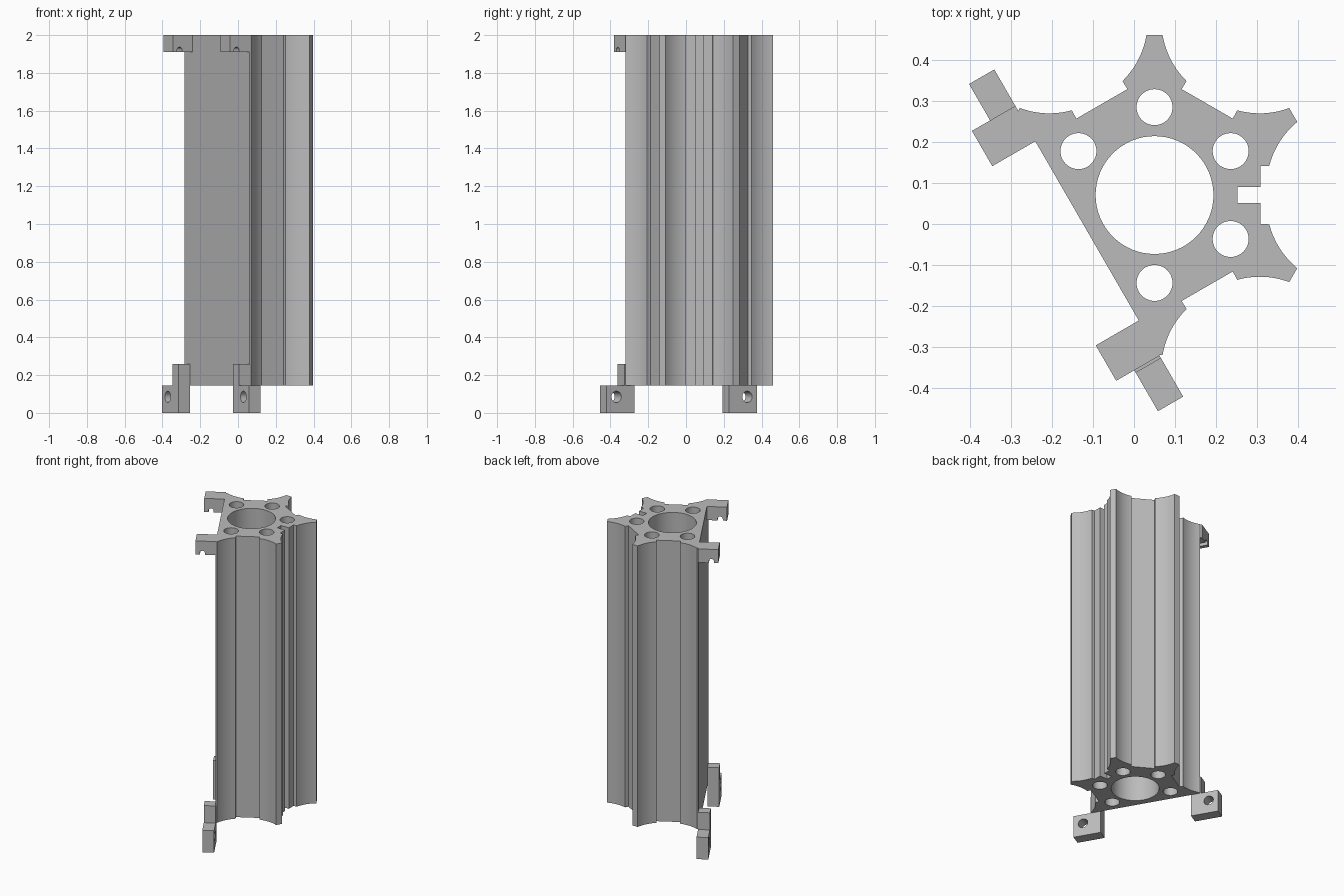
import bpy
import bmesh
from math import sin, cos, pi, radians
from mathutils import Matrix, Vector

cube = bpy.data.objects.get("Cube")
if cube:
    bpy.data.objects.remove(cube, do_unlink=True)

# One plain grey
grey = bpy.data.materials.new("plain grey")
grey.use_nodes = True
colour = (0.5, 0.5, 0.5, 1)
grey.diffuse_color = colour
grey.node_tree.nodes["Principled BSDF"].inputs["Base Color"].default_value = colour

CENTRE = Matrix.Translation((0.05, 0.0705, 0))
SIDE = CENTRE @ Matrix.Rotation(radians(210), 4, 'Z')  # x out of the flat side, y along it


def circle(cx, cy, r, n=48):
    return [(cx + r * cos(2 * pi * i / n), cy + r * sin(2 * pi * i / n)) for i in range(n)]


def prism(name, loops, start, end, place, frame):
    """Fill outline loops (later ones are holes) and extrude from start to end."""
    bm = bmesh.new()
    for loop in loops:
        verts = [bm.verts.new((a, b, start)) for a, b in loop]
        for v, w in zip(verts, verts[1:] + verts[:1]):
            bm.edges.new((v, w))
    bmesh.ops.triangle_fill(bm, use_beauty=True, use_dissolve=False, edges=bm.edges[:])
    ext = bmesh.ops.extrude_face_region(bm, geom=bm.faces[:], use_keep_orig=True)
    for v in ext["geom"]:
        if isinstance(v, bmesh.types.BMVert):
            v.co.z = end
    for v in bm.verts:
        v.co = frame @ Vector(place(*v.co))
    bmesh.ops.recalc_face_normals(bm, faces=bm.faces[:])
    mesh = bpy.data.meshes.new(name)
    bm.to_mesh(mesh)
    bm.free()
    mesh.materials.append(grey)
    obj = bpy.data.objects.new(name, mesh)
    bpy.context.collection.objects.link(obj)
    bpy.ops.object.select_all(action='DESELECT')
    obj.select_set(True)
    bpy.context.view_layer.objects.active = obj
    bpy.ops.object.shade_smooth_by_angle(angle=radians(25))
    return obj


# Star-shaped body: each arm is half an outline, mirrored and turned about the centre
TIP, BASE, FOOT = Vector((0.0195, 0.39)), Vector((0.078, 0.2775)), Vector((0.066, 0.258))
bend = (TIP + BASE) / 2 + 0.02 * Vector((-0.887, -0.461))
steps = [i / 10 for i in range(11)]
flank = [TIP * (1 - t) ** 2 + bend * 2 * t * (1 - t) + BASE * t * t for t in steps]


def arm_side(angle, side, foot=True):
    """Points from tip to foot; side +1 is counter-clockwise of the arm."""
    a = radians(angle)
    pts = flank + ([FOOT] if foot else [])
    return [(p.y * cos(a) - side * p.x * sin(a), p.y * sin(a) + side * p.x * cos(a)) for p in pts]


def arm(angle, foot_before=True, foot_after=True):
    return arm_side(angle, -1, foot_before)[::-1] + arm_side(angle, 1, foot_after)


half_slot = [(0.258, 0.0705), (0.258, 0.0195), (0.202, 0.0195)]
slot = [(x, -y) for x, y in half_slot] + half_slot[::-1]


def cut_tip(angle, side):
    a = radians(angle)
    return [(0.39 * cos(a) - side * 0.0104 * sin(a), 0.39 * sin(a) + side * 0.0104 * cos(a))]


outline = (cut_tip(-90, 1) + arm_side(-90, 1) + arm(-30, True, False) + slot
           + arm(30, False, True) + arm(90) + arm_side(150, -1)[::-1] + cut_tip(150, -1))
bores = [circle(0, 0, 0.1435, 64)]
for angle in (-90, -30, 30, 90, 150):
    a = radians(angle)
    bores.append(circle(0.214 * cos(a), 0.214 * sin(a), 0.0438))
prism("body", [outline] + bores, 0.145, 2.0, lambda a, b, c: (a, b, c), CENTRE)

# Top lugs with a small arched notch underneath
arch = [(0.2655 - 0.0155 * cos(pi * i / 12), 1.921 + 0.0155 * sin(pi * i / 12)) for i in range(13)]
lug = [(0.185, 2.0), (0.185, 1.91), (0.25, 1.91)] + arch + [(0.281, 1.91), (0.307, 1.91), (0.307, 2.0)]
for name, start, end in (("right_top_lug", -0.3576, -0.2585), ("left_top_lug", 0.2455, 0.345)):
    prism(name, [lug], start, end, lambda a, b, c: (a, c, b), SIDE)

# Bottom brackets: a drilled foot with an upright tab fixed to the flat side
for name, s in (("right_bottom_bracket", -1), ("left_bottom_bracket", 1)):
    inner, step, outer = 0.288, 0.352, 0.46
    shape = [(inner, 0), (outer, 0), (outer, 0.145), (step, 0.145), (step, 0.258), (inner, 0.258)]
    prism(name, [shape, circle(0.4, 0.085, 0.03, 32)], 0.185, 0.256,
          lambda a, b, c, s=s: (c, s * a, b), SIDE)
